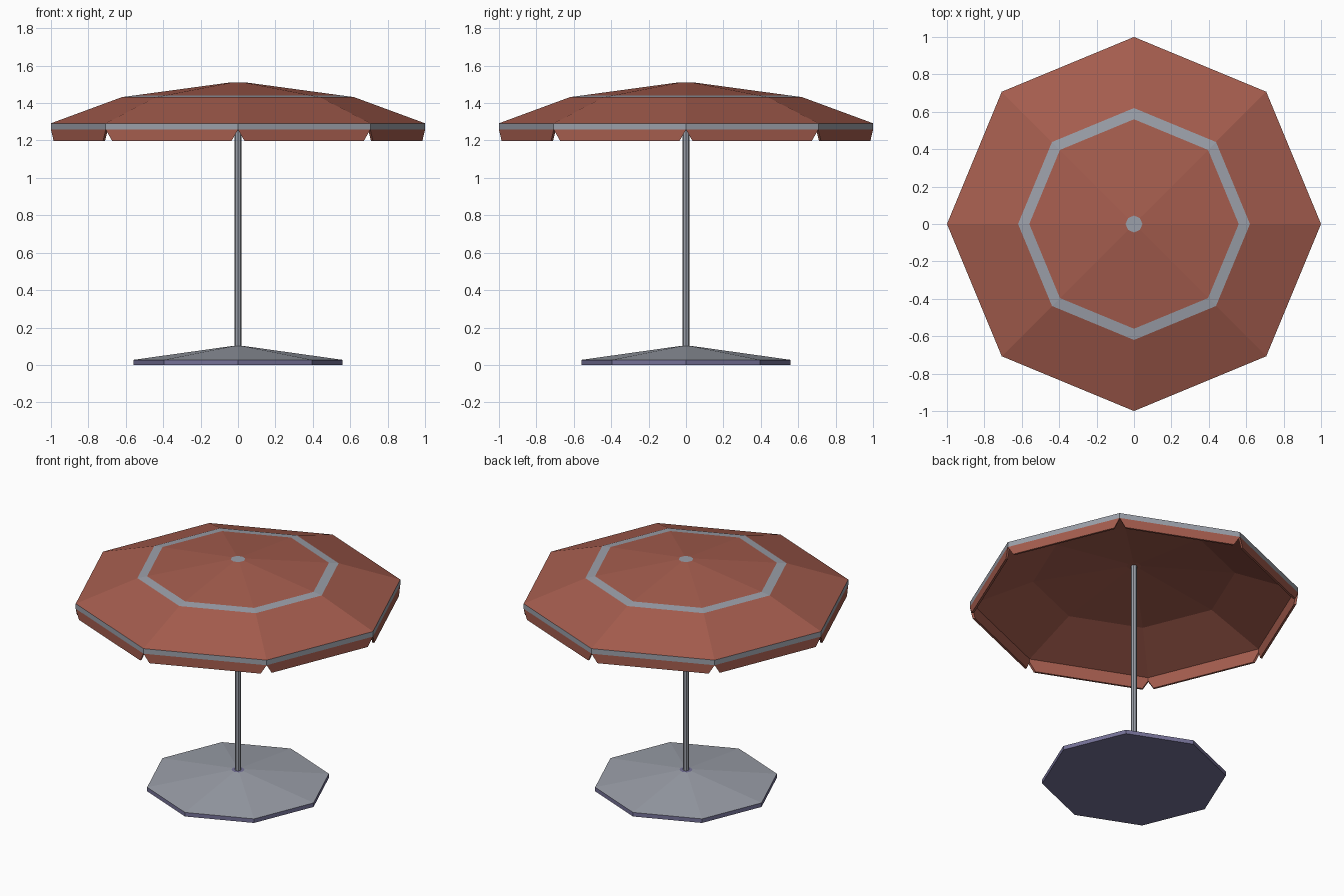
import bpy, bmesh, math
from mathutils import Vector

if "Cube" in bpy.data.objects:
    bpy.data.objects.remove(bpy.data.objects["Cube"])


def material(name, rgb):
    m = bpy.data.materials.new(name)
    m.diffuse_color = (*rgb, 1)
    m.use_nodes = True
    m.node_tree.nodes["Principled BSDF"].inputs["Base Color"].default_value = m.diffuse_color
    return m


RED = material("terracotta_fabric", (0.376, 0.109, 0.076))
GREY = material("light_grey", (0.33, 0.35, 0.40))
PURPLE = material("slate_purple", (0.18, 0.168, 0.314))
MATS = [RED, GREY, PURPLE]
R, G, P = 0, 1, 2


def finish(bm, name):
    bmesh.ops.recalc_face_normals(bm, faces=bm.faces[:])
    mesh = bpy.data.meshes.new(name)
    bm.to_mesh(mesh)
    bm.free()
    for m in MATS:
        mesh.materials.append(m)
    obj = bpy.data.objects.new(name, mesh)
    bpy.context.collection.objects.link(obj)
    return obj


def corner(i, r, z, n=8):
    a = 2 * math.pi * i / n
    return Vector((r * math.cos(a), r * math.sin(a), z))


def turned(name, profile, bands, first, last, n=8):
    """Closed n-sided body: rings of (radius, z), one colour per band, end caps."""
    bm = bmesh.new()
    rings = [[bm.verts.new(corner(i, r, z, n)) for i in range(n)] for r, z in profile]
    for a, b, mat in zip(rings, rings[1:], bands):
        for i in range(n):
            j = (i + 1) % n
            bm.faces.new((a[i], a[j], b[j], b[i])).material_index = mat
    bm.faces.new(rings[0]).material_index = first
    bm.faces.new(rings[-1]).material_index = last
    return finish(bm, name)


# Weighted base with purple rim, grey slope and small purple collar top
turned("base", [(0.56, 0), (0.56, 0.027), (0.04, 0.1)], [P, G], P, P)

# Pole
turned("pole", [(0.019, 0.09), (0.019, 1.495)], [G], G, G)

# Canopy shell: outer skin with grey stripe and rim, then inner skin
turned("canopy",
       [(0.045, 1.51), (0.56, 1.44), (0.62, 1.432), (1.0, 1.292), (1.0, 1.258),
        (0.985, 1.258), (0.985, 1.28), (0.615, 1.417), (0.045, 1.494)],
       [R, G, R, G, R, R, R, R], G, R)

# Hanging valance flaps, tapered so that a notch opens at every corner
bm = bmesh.new()
for i in range(8):
    skins = []
    for r in (1.0, 0.985):
        a, b = corner(i, r, 1.258), corner(i + 1, r, 1.258)
        step = (b - a).normalized() * 0.037
        down = Vector((0, 0, -0.06))
        skins.append([bm.verts.new(p) for p in (a, b, b - step + down, a + step + down)])
    outer, inner = skins
    bm.faces.new(outer)
    bm.faces.new(inner[::-1])
    for k in range(1, 4):
        j = (k + 1) % 4
        bm.faces.new((outer[k], outer[j], inner[j], inner[k]))
finish(bm, "valance_flaps")
